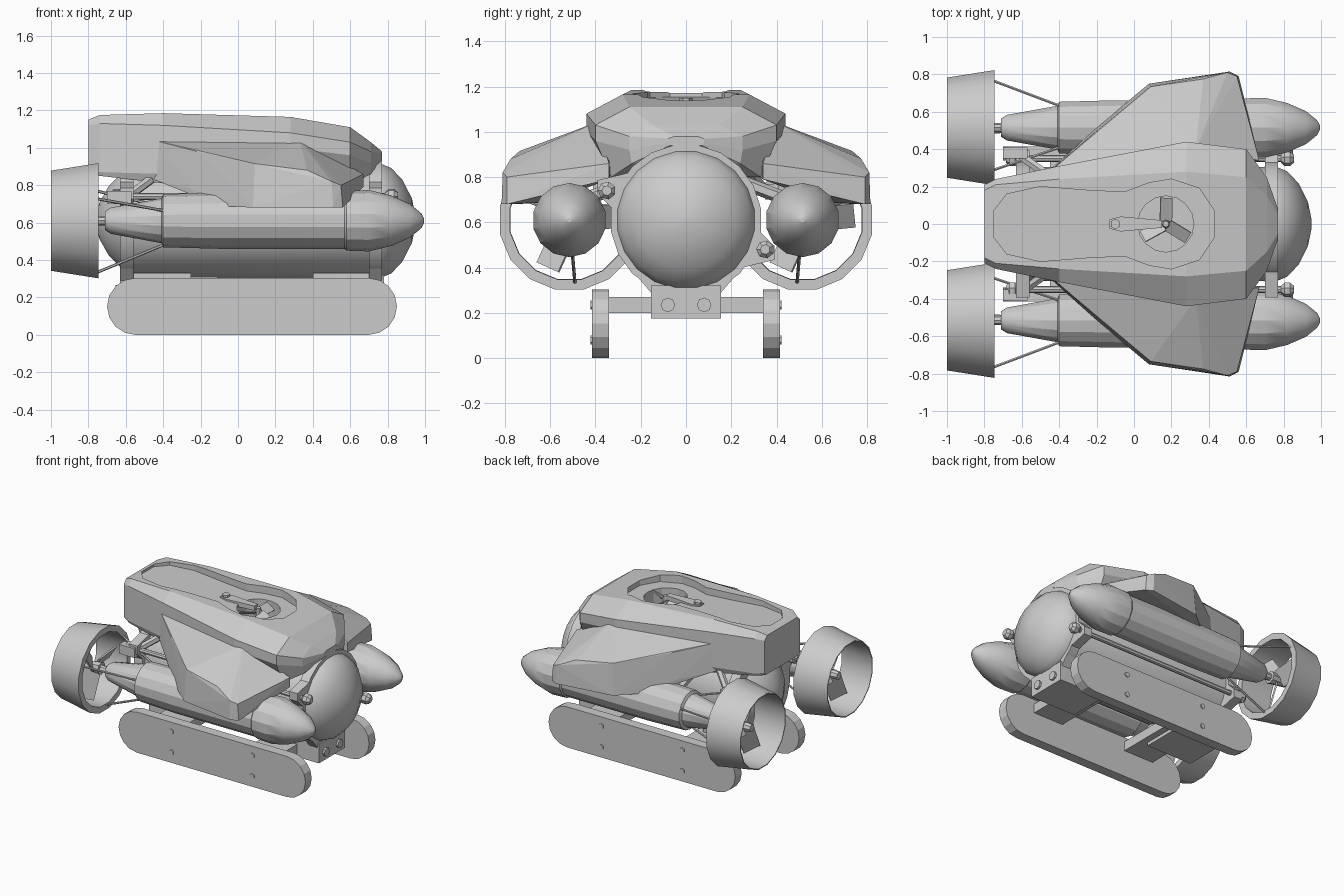
import bpy, bmesh
from math import pi, sin, cos, radians
from mathutils import Vector, Matrix

if "Cube" in bpy.data.objects:
    bpy.data.objects.remove(bpy.data.objects["Cube"])

grey = bpy.data.materials.new("plain grey")
grey.use_nodes = True
colour = (0.6, 0.6, 0.6, 1)
grey.diffuse_color = colour
grey.node_tree.nodes["Principled BSDF"].inputs["Base Color"].default_value = colour


def finish(name, bm, smooth=None):
    """Turn a bmesh into a named object."""
    bmesh.ops.recalc_face_normals(bm, faces=bm.faces)
    mesh = bpy.data.meshes.new(name)
    bm.to_mesh(mesh)
    bm.free()
    mesh.materials.append(grey)
    ob = bpy.data.objects.new(name, mesh)
    bpy.context.collection.objects.link(ob)
    if smooth:
        bpy.ops.object.select_all(action="DESELECT")
        ob.select_set(True)
        bpy.context.view_layer.objects.active = ob
        bpy.ops.object.shade_smooth_by_angle(angle=radians(smooth))
    return ob


def loft(name, rings, closed=False, smooth=None):
    """Skin a list of equally long point rings."""
    bm = bmesh.new()
    rows = [[bm.verts.new(p) for p in ring] for ring in rings]
    n = len(rows[0])
    pairs = list(zip(rows, rows[1:])) + ([(rows[-1], rows[0])] if closed else [])
    for a, b in pairs:
        for i in range(n):
            j = (i + 1) % n
            bm.faces.new((a[i], a[j], b[j], b[i]))
    if not closed:
        bm.faces.new(rows[0])
        bm.faces.new(rows[-1])
    return finish(name, bm, smooth)


def revolve(name, profile, y, z, sides=16, closed=False, smooth=30):
    """Spin an (x, radius) profile about a lengthwise axis."""
    angles = [2 * pi * (i + 0.5) / sides for i in range(sides)]
    rings = [[(x, y + r * cos(a), z + r * sin(a)) for a in angles] for x, r in profile]
    return loft(name, rings, closed, smooth)


def box(name, lo, hi):
    bm = bmesh.new()
    lo, hi = Vector(lo), Vector(hi)
    bmesh.ops.create_cube(bm, size=1, matrix=Matrix.Translation((lo + hi) / 2)
                          @ Matrix.Diagonal((*(hi - lo), 1)))
    return finish(name, bm)


def rod(name, p, q, r, sides=8, r2=None):
    p, q = Vector(p), Vector(q)
    d = q - p
    bm = bmesh.new()
    bmesh.ops.create_cone(bm, cap_ends=True, segments=sides, radius1=r,
                          radius2=r if r2 is None else r2, depth=d.length,
                          matrix=Matrix.Translation((p + q) / 2)
                          @ d.to_track_quat("Z", "Y").to_matrix().to_4x4())
    return finish(name, bm)


def hull(name, points):
    """Convex solid around a few corner points."""
    bm = bmesh.new()
    for p in points:
        bm.verts.new(p)
    bmesh.ops.convex_hull(bm, input=bm.verts)
    loose = [v for v in bm.verts if not v.link_faces]
    bmesh.ops.delete(bm, geom=loose, context="VERTS")
    return finish(name, bm)


def propeller(name, centre, direction, radius, turn):
    """Hub with three pitched blades."""
    centre, direction = Vector(centre), Vector(direction)
    frame = Matrix.Translation(centre) @ direction.to_track_quat("Z", "Y").to_matrix().to_4x4()
    bm = bmesh.new()
    bmesh.ops.create_cone(bm, cap_ends=True, segments=8, radius1=radius * 0.2,
                          radius2=radius * 0.12, depth=radius * 0.6, matrix=frame)
    for i in range(3):
        spin = Matrix.Rotation(turn + i * 2 * pi / 3, 4, "Z")
        blade = (spin @ Matrix.Translation((radius * 0.55, 0, 0)) @ Matrix.Rotation(0.6, 4, "X")
                 @ Matrix.Diagonal((radius * 0.9, radius * 0.55, radius * 0.05, 1)))
        bmesh.ops.create_cube(bm, size=1, matrix=frame @ blade)
    return finish(name, bm)


AXIS = 0.61   # height of hull and thruster axes
POD = 0.515   # sideways offset of the thrusters

# Pressure hull with domed ends
revolve("pressure_hull", [(-.76, .02), (-.74, .1), (-.69, .19), (-.62, .26), (-.56, .308),
                          (.76, .31), (.82, .285), (.88, .22), (.93, .12), (.95, .02)],
        0, AXIS, 20, smooth=35)

# End rings, clamp ears, tie rods and nuts
ears = [(-.35, .74), (.35, .48)]
for name, x, nut in (("front", .73, .82), ("rear", -.6, -.65)):
    revolve(name + "_ring", [(x - .03, .335), (x + .04, .335)], 0, AXIS, 20)
    for y, z in ears:
        hull(name + "_ear", [(x + dx, y * k, AXIS + (z - AXIS) * k + dz)
                             for dx in (-.03, .04) for k, dz in
                             ((1.12, .03), (1.12, -.03), (.7, .12), (.7, -.12))])
        revolve(name + "_nut", [(nut - .035, .022), (nut - .015, .04), (nut + .015, .04),
                                (nut + .035, .022)], y, z, 7)
    # Lower saddle joining ring and skids
    box(name + "_saddle", (x - .03, -.155, .175), (x + .05, .155, .32))
    hull(name + "_saddle_flare", [(x + dx, y, z) for dx in (-.03, .04) for y, z in
                                  ((-.155, .29), (.155, .29), (-.25, .4), (.25, .4))])
    for y in (-.08, .08):
        end = x + (.065 if x > 0 else -.055)
        rod(name + "_saddle_bolt", (x, y, .235), (end, y, .235), .032, 8)
for y, z in ears:
    rod("tie_rod", (-.64, y, z), (.82, y, z), .018)

# Skid cross members
for beam, block in (((.35, .6), (.4, .72)), ((-.45, -.2), (-.6, -.25))):
    box("cross_beam", (beam[0], -.35, .2), (beam[1], .35, .27))
    box("cross_block", (block[0], -.155, .175), (block[1], .155, .33))

# Top fairing: x, top half width and height, side half width with upper and lower heights, foot
stations = [(-.8, .18, 1.15, .21, 1.12, .88, .2, .86),
            (-.74, .21, 1.175, .24, 1.13, .87, .23, .85),
            (-.4, .24, 1.185, .31, 1.12, .86, .29, .81),
            (.28, .28, 1.165, .44, 1.08, 1., .32, .84),
            (.6, .25, 1.11, .4, 1.03, .96, .33, .8),
            (.71, .15, 1.03, .25, .98, .92, .24, .86),
            (.77, .05, .98, .08, .97, .95, .07, .94)]
rings = []
for x, wt, zt, w, zu, zl, wb, zb in stations:
    half = [(wb, zb), (w, zl), (w, zu), (wt, zt)]
    rings.append([(x, y, z) for y, z in half] + [(x, -y, z) for y, z in reversed(half)])
fairing = loft("top_fairing", rings)

# Keyhole recess and vertical thruster well
key = [(-.75, .07), (-.68, .16), (-.5, .2), (-.25, .18), (-.05, .17),
       (.08, .22), (.2, .24), (.35, .19), (.43, .07)]
outline = key + [(x, -y) for x, y in reversed(key)]
recess = loft("recess_cutter", [[(x, y, 1.12 - .045 * x) for x, y in outline],
                                [(x, y, 1.4) for x, y in outline]])
well = rod("well_cutter", (.17, 0, .96), (.17, 0, 1.4), .15, 16)
for cutter in (recess, well):
    cutter.hide_render = True
    mod = fairing.modifiers.new("cut", "BOOLEAN")
    mod.operation, mod.object, mod.solver = "DIFFERENCE", cutter, "EXACT"
bpy.context.view_layer.update()
cut = bpy.data.meshes.new_from_object(fairing.evaluated_get(bpy.context.evaluated_depsgraph_get()))
fairing.modifiers.clear()
fairing.data = cut
for cutter in (recess, well):
    bpy.data.objects.remove(cutter)

# Vertical thruster, its arm and anchor bolt
propeller("lift_propeller", (.17, 0, 1.08), (0, 0, 1), .14, .5)
hull("lift_arm", [(x, s * w, z) for x, w in ((-.13, .025), (-.07, .04), (.15, .02))
                  for s in (-1, 1) for z in (1.1, 1.135)])
rod("arm_bolt", (-.1, 0, 1.1), (-.1, 0, 1.15), .028, 6)

# Side wing corners: upper edge, then lower edge
wing_points = [(-.45, .28, 1.04), (.33, .4, 1.04), (-.22, .48, .98), (.09, .735, .915),
               (.37, .775, .88), (.5, .81, .82), (.55, .79, .8), (.67, .34, .86),
               (-.45, .29, .83), (-.25, .47, .78), (-.1, .6, .69), (.08, .75, .68),
               (.51, .815, .68), (.56, .79, .68), (.67, .34, .79)]

for side, s in (("right", -1), ("left", 1)):
    y = s * POD
    hull(side + "_wing", [(px, s * py, pz) for px, py, pz in wing_points])
    # Skid
    ends = []
    for cx, start in ((.698, -pi / 2), (-.548, pi / 2)):
        ends += [(cx + .152 * cos(start + i * pi / 8), .152 + .152 * sin(start + i * pi / 8))
                 for i in range(9)]
    loft(side + "_skid", [[(x, s * w, z) for x, z in ends] for w in (.34, .415)])
    for x in (-.26, .41):
        for z in (.08, .235):
            rod(side + "_skid_bolt", (x, s * .4, z), (x, s * .422, z), .02, 6)
    # Thruster pod
    revolve(side + "_pod", [(-.71, .05), (-.68, .07), (-.41, .12), (-.4, .142), (-.1, .15),
                            (.57, .15), (.58, .16), (.7, .164), (.82, .135),
                            (.92, .09), (.98, .04), (.995, .01)], y, AXIS, 14, smooth=25)
    for x in (-.25, .45):
        rod(side + "_pod_arm", (x, s * .24, .78), (x, s * .45, .7), .03, 6)
    # Duct, shaft, propeller and stays
    revolve(side + "_duct", [(-.745, .314), (-1, .273), (-1, .266), (-.745, .268)],
            y, AXIS, 16, closed=True)
    rod(side + "_shaft", (-.9, y, AXIS), (-.7, y, AXIS), .025)
    propeller(side + "_propeller", (-.84, y, AXIS), (-1, 0, 0), .23, .95)
    for a in (25, 145, 265):
        dy, dz = s * cos(radians(a)), sin(radians(a))
        rod(side + "_stay", (-.4, y + dy * .13, AXIS + dz * .13),
            (-.76, y + dy * .28, AXIS + dz * .28), .008, 6)
    # Rear mounting block and post up to the fairing
    box(side + "_mount", (-.7, s * .38 - .03, .7), (-.57, s * .38 + .03, .77))
    rod(side + "_post", (-.6, s * .36, .73), (-.4, s * .22, .88), .025, 6)
